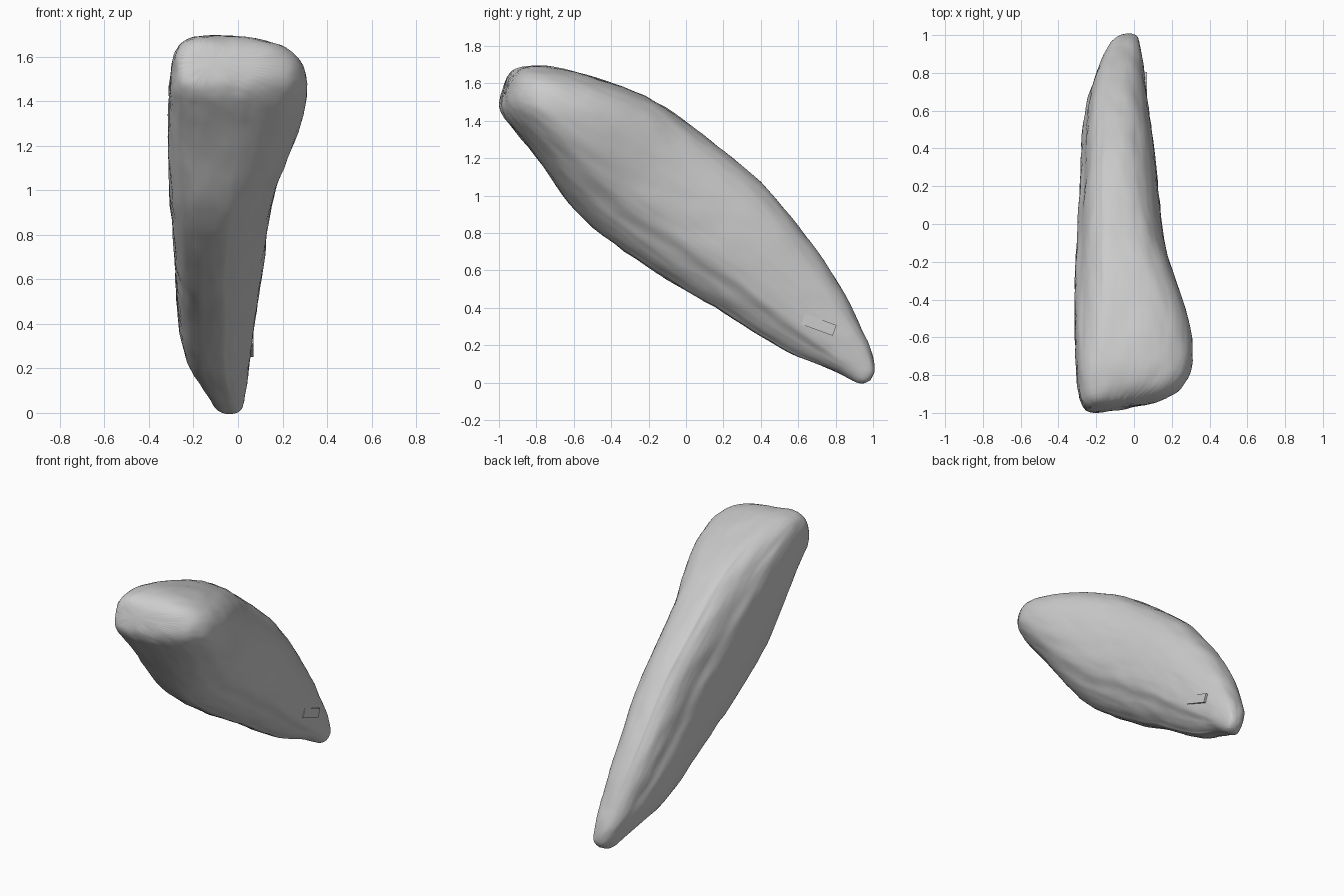
import bpy, bmesh, math

if "Cube" in bpy.data.objects:
    bpy.data.objects.remove(bpy.data.objects["Cube"])

# Cross-sections along the slanted body:
# lower edge (y, z), upper edge (y, z), left x, ridge x, right x
SECTIONS = [
    (-1.01, 1.49, -0.97, 1.65, -0.25, -0.15, 0.08),
    (-0.99, 1.43, -0.87, 1.705, -0.285, -0.13, 0.25),
    (-0.93, 1.36, -0.67, 1.69, -0.305, -0.11, 0.315),
    (-0.76, 1.16, -0.40, 1.61, -0.315, -0.10, 0.315),
    (-0.63, 0.95, -0.15, 1.51, -0.315, -0.10, 0.24),
    (-0.46, 0.79, 0.03, 1.37, -0.31, -0.11, 0.17),
    (-0.20, 0.61, 0.26, 1.20, -0.295, -0.12, 0.14),
    (0.00, 0.49, 0.45, 1.03, -0.285, -0.11, 0.125),
    (0.20, 0.38, 0.59, 0.85, -0.28, -0.10, 0.105),
    (0.40, 0.24, 0.74, 0.66, -0.27, -0.10, 0.08),
    (0.60, 0.135, 0.86, 0.46, -0.23, -0.08, 0.06),
    (0.78, 0.075, 0.94, 0.28, -0.165, -0.06, 0.045),
    (0.90, 0.00, 1.005, 0.16, -0.12, -0.035, 0.035),
    (0.96, -0.01, 1.01, 0.03, -0.06, -0.025, 0.015),
]
SIDES = 48


def power(v, p):
    return math.copysign(abs(v) ** (2 / p), v)


def ring(bm, sec, k):
    ly, lz, uy, uz, left, mid, right = sec
    skew = max(0, 0.15 - 0.05 * k)          # blunt end is slightly slanted
    body = 1 if 2 < k < 11 else 0           # flank plates stop before the ends
    verts = []
    for i in range(SIDES):
        a = 2 * math.pi * (i + 0.5) / SIDES
        c, s = math.cos(a), math.sin(a)
        # boxy lower left, sloping lower right, rounded top
        if c > 0:
            p, w = (2.4 if s > 0 else 2.1), right - mid
        else:
            p, w = (2.7 if s > 0 else 3.3), mid - left
        x = mid + power(c, p) * w
        t = 0.5 + 0.5 * power(s, p)
        # raised flat plates on both flanks
        if body and c < -0.25 and t > 0.9 - 0.033 * k:
            x += 0.018
        if body and c > 0.25 and t < 0.27:
            x -= 0.018
        y = ly + (uy - ly) * t + skew * (x + 0.2)
        verts.append(bm.verts.new((x, y, lz + (uz - lz) * t)))
    return verts


# Main body: loft of the sections
bm = bmesh.new()
rings = [ring(bm, s, k) for k, s in enumerate(SECTIONS)]
for a, b in zip(rings, rings[1:]):
    for i in range(SIDES):
        j = (i + 1) % SIDES
        bm.faces.new((a[i], a[j], b[j], b[i]))
bm.faces.new(rings[0][::-1])
bm.faces.new(rings[-1])
bmesh.ops.recalc_face_normals(bm, faces=bm.faces)
for f in bm.faces:
    f.smooth = True
mesh = bpy.data.meshes.new("tapered_body")
bm.to_mesh(mesh)
bm.free()
body = bpy.data.objects.new("tapered_body", mesh)
bpy.context.collection.objects.link(body)
sub = body.modifiers.new("smooth", "SUBSURF")
sub.levels = sub.render_levels = 2

# Faint ripples over the surface
tex = bpy.data.textures.new("ripples", "CLOUDS")
tex.noise_scale = 0.1
rip = body.modifiers.new("ripples", "DISPLACE")
rip.texture = tex
rip.strength = 0.014
rip.mid_level = 0.5

# Small raised chip on the right flank near the tail
bpy.ops.mesh.primitive_cube_add(size=1, location=(0.045, 0.71, 0.31), rotation=(math.radians(-20), 0, 0))
chip = bpy.context.object
chip.name = "flank_chip"
chip.scale = (0.05, 0.18, 0.06)
